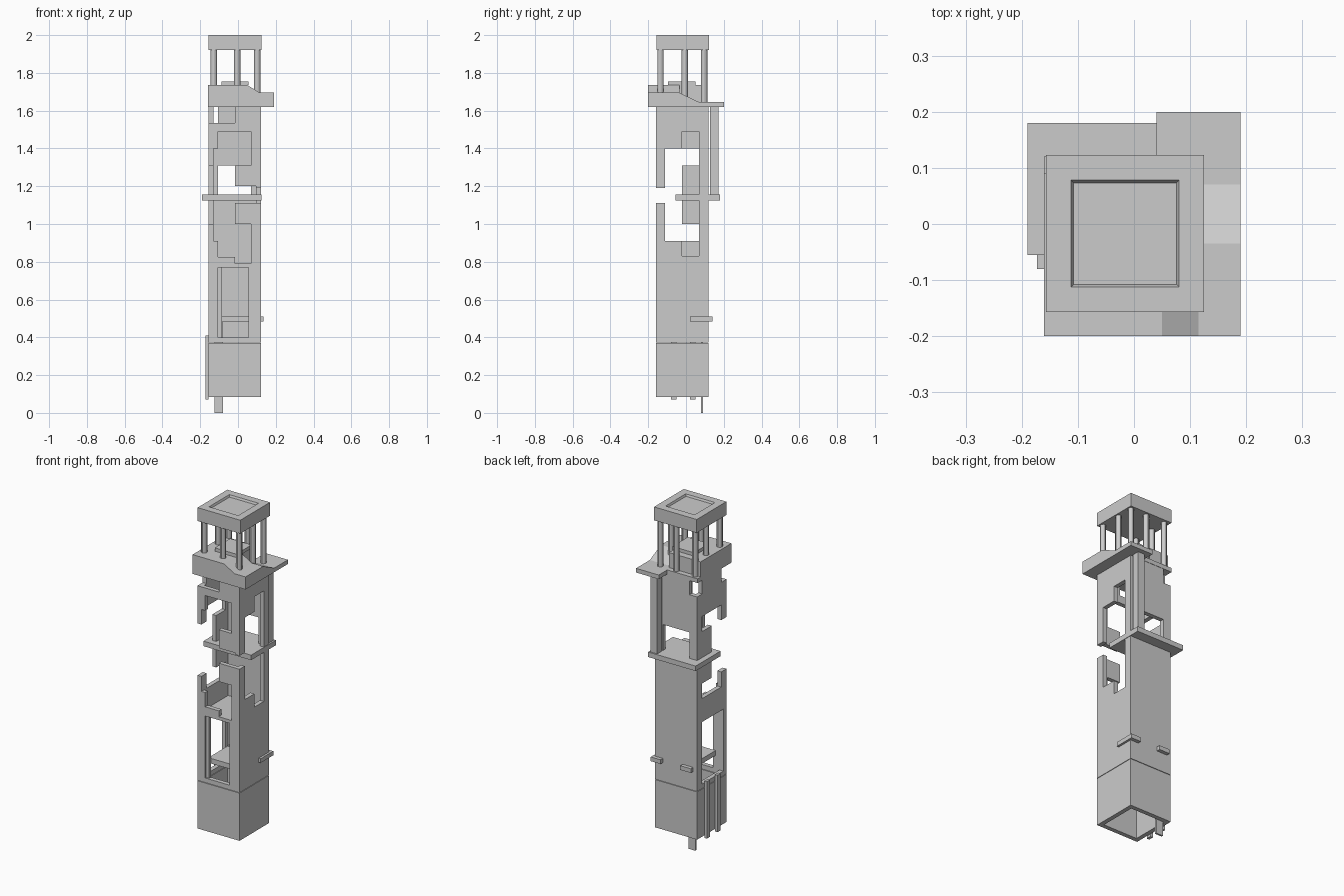
import bpy, bmesh
from mathutils import Vector

cube = bpy.data.objects.get("Cube")
if cube:
    bpy.data.objects.remove(cube, do_unlink=True)

stone = bpy.data.materials.new("plain_grey_stone")
stone.use_nodes = True
stone.diffuse_color = (0.6, 0.6, 0.6, 1)
stone.node_tree.nodes["Principled BSDF"].inputs["Base Color"].default_value = (0.6, 0.6, 0.6, 1)

X0, X1, Y0, Y1 = -0.156, 0.122, -0.16, 0.118   # outer faces of the shaft
T = 0.026                                      # wall thickness


def finish(bm, name):
    bmesh.ops.recalc_face_normals(bm, faces=bm.faces)
    mesh = bpy.data.meshes.new(name)
    bm.to_mesh(mesh)
    bm.free()
    mesh.materials.append(stone)
    obj = bpy.data.objects.new(name, mesh)
    bpy.context.scene.collection.objects.link(obj)
    return obj


def box(name, xs, ys, zs):
    bm = bmesh.new()
    bmesh.ops.create_cube(bm, size=1)
    for v in bm.verts:
        v.co = Vector([s[0] if c < 0 else s[1] for c, s in zip(v.co, (xs, ys, zs))])
    return finish(bm, name)


def prism(name, profile, axis, start, end):
    """Extrude a (u, z) outline along x or y."""
    bm = bmesh.new()
    place = (lambda u, z: (u, start, z)) if axis == "y" else (lambda u, z: (start, u, z))
    face = bm.faces.new([bm.verts.new(place(*p)) for p in profile])
    new = bmesh.ops.extrude_face_region(bm, geom=[face])["geom"]
    move = Vector((0, end - start, 0) if axis == "y" else (end - start, 0, 0))
    bmesh.ops.translate(bm, verts=[g for g in new if isinstance(g, bmesh.types.BMVert)], vec=move)
    return finish(bm, name)


def wall(name, span, zs, cuts, axis, start):
    """Slab in the (u, z) plane with rectangular cuts (u0, u1, z0, z1)."""
    def ticks(limits, i):
        inner = [c[k] for c in cuts for k in (i, i + 1)]
        return sorted({*limits, *(t for t in inner if limits[0] < t < limits[1])})
    us, hs = ticks(span, 0), ticks(zs, 2)
    bm = bmesh.new()
    grid = {}

    def vert(u, z):
        if (u, z) not in grid:
            grid[u, z] = bm.verts.new((u, start, z) if axis == "y" else (start, u, z))
        return grid[u, z]

    for a, b in zip(us, us[1:]):
        for c, d in zip(hs, hs[1:]):
            u, z = (a + b) / 2, (c + d) / 2
            if not any(k[0] < u < k[1] and k[2] < z < k[3] for k in cuts):
                bm.faces.new([vert(a, c), vert(b, c), vert(b, d), vert(a, d)])
    new = bmesh.ops.extrude_face_region(bm, geom=bm.faces[:])["geom"]
    move = Vector((0, T, 0) if axis == "y" else (T, 0, 0))
    bmesh.ops.translate(bm, verts=[g for g in new if isinstance(g, bmesh.types.BMVert)], vec=move)
    return finish(bm, name)


# Shaft walls with doorways and broken openings
L, M, R = -0.105, -0.015, 0.07
front_cuts = [(L, 0.055, 0.4, 0.77), (M, R, 0.79, 1.0), (L, M, 0.825, 1.49),
              (-1, L, 0.91, 1.4), (M, R, 1.31, 1.49), (M, 1, 1.11, 1.2),
              (-1, M, 1.535, 2)]
back_cuts = [(L, R, 1.155, 1.31), (-1, L, 1.535, 2)]
right_cuts = [(-0.13, R, 0.4, 0.77), (-0.11, R, 0.91, 1.0), (-1, -0.02, 1.0, 1.31),
              (-0.11, R, 1.31, 1.4), (R, 1, 1.535, 2), (-1, -0.11, 1.535, 2)]
left_cuts = [(-0.11, R, 0.91, 1.4), (-0.02, R, 0.83, 1.49), (-1, -0.11, 1.11, 1.19)]
height = (0.373, 1.62)
wall("front_wall", (X0 + T, X1 - T), height, front_cuts, "y", Y0)
wall("back_wall", (X0 + T, X1 - T), height, back_cuts, "y", Y1 - T)
wall("right_wall", (Y0, Y1), height, right_cuts, "x", X0)
wall("left_wall", (Y0, Y1), height, left_cuts, "x", X1 - T)

# Hollow plinth below the seam
low = (0.085, 0.37)
for name, y in (("plinth_front", Y0), ("plinth_back", Y1 - T)):
    wall(name, (X0 + T, X1 - T), low, [], "y", y)
for name, x in (("plinth_right", X0), ("plinth_left", X1 - T)):
    wall(name, (Y0, Y1), low, [], "x", x)

# Floors, door frame and hanging boards
box("door_step", (L, 0.055), (-0.13, 0.05), (0.48, 0.51))
box("middle_floor", (-0.14, 0.11), (-0.145, 0.1), (0.775, 0.79))
box("door_post", (-0.11, -0.085), (-0.15, -0.134), (0.4, 0.77))
box("long_board", (-0.125, -0.08), (0.08, 0.09), (0, 0.5))
for i, y in enumerate((-0.08, 0.02)):
    box(f"outer_board_{i + 1}", (-0.173, X0), (y, y + 0.03), (0.07, 0.41))

# Small brackets round the back corner
box("bracket_side", (X1, 0.135), (0.02, 0.14), (0.485, 0.51))
box("bracket_corner", (0.07, X1), (Y1, 0.14), (0.485, 0.51))
box("bracket_back", (-0.13, -0.06), (Y1, 0.14), (0.485, 0.51))

# Balcony slab and its post
box("balcony", (-0.19, 0.125), (-0.055, 0.18), (1.125, 1.155))
box("balcony_post", (R, 0.115), (0.127, 0.172), (1.155, 1.625))

# Broken cornice under the belfry
Z0, Z1, Z2, Z3 = 1.62, 1.645, 1.695, 1.735
box("cornice_base", (-0.16, 0.19), (-0.2, 0.12), (Z0, Z1))
box("cornice_tail", (0.04, 0.19), (0.12, 0.2), (Z0, Z1))
prism("cornice_front", [(-0.16, Z0), (0.19, Z0), (0.19, Z2), (0.115, Z2), (0.05, Z3), (-0.16, Z3)],
      "y", -0.2, -0.035)
prism("cornice_slope", [(-0.035, Z0), (R, Z0), (R, Z1), (-0.035, Z2)], "x", 0.05, 0.19)
box("cornice_block", (-0.16, 0.05), (-0.035, 0.09), (Z0, Z3))
box("belfry_plinth", (-0.087, 0.055), (-0.095, 0.05), (Z3, 1.755))

# Belfry columns
px, py = (-0.128, -0.004, 0.102), (-0.135, -0.006, 0.096)
for i, x in enumerate(px):
    for j, y in enumerate(py):
        if (i, j) != (1, 1):
            bpy.ops.mesh.primitive_cylinder_add(vertices=12, radius=0.017, depth=0.29,
                                                location=(x, y, 1.785))
            column = bpy.context.object
            column.name = f"belfry_column_{i}_{j}"
            column.data.materials.append(stone)
            bpy.ops.object.shade_smooth_by_angle()

# Roof slab with a sunken square panel
roof = box("roof", (-0.157, 0.125), (-0.157, 0.123), (1.92, 2.0))
bm = bmesh.new()
bm.from_mesh(roof.data)
top = max(bm.faces, key=lambda f: f.calc_center_median().z)
bmesh.ops.inset_region(bm, faces=[top], thickness=0.063)
bmesh.ops.inset_region(bm, faces=[top], thickness=0.007, depth=-0.012)
bm.to_mesh(roof.data)
bm.free()
